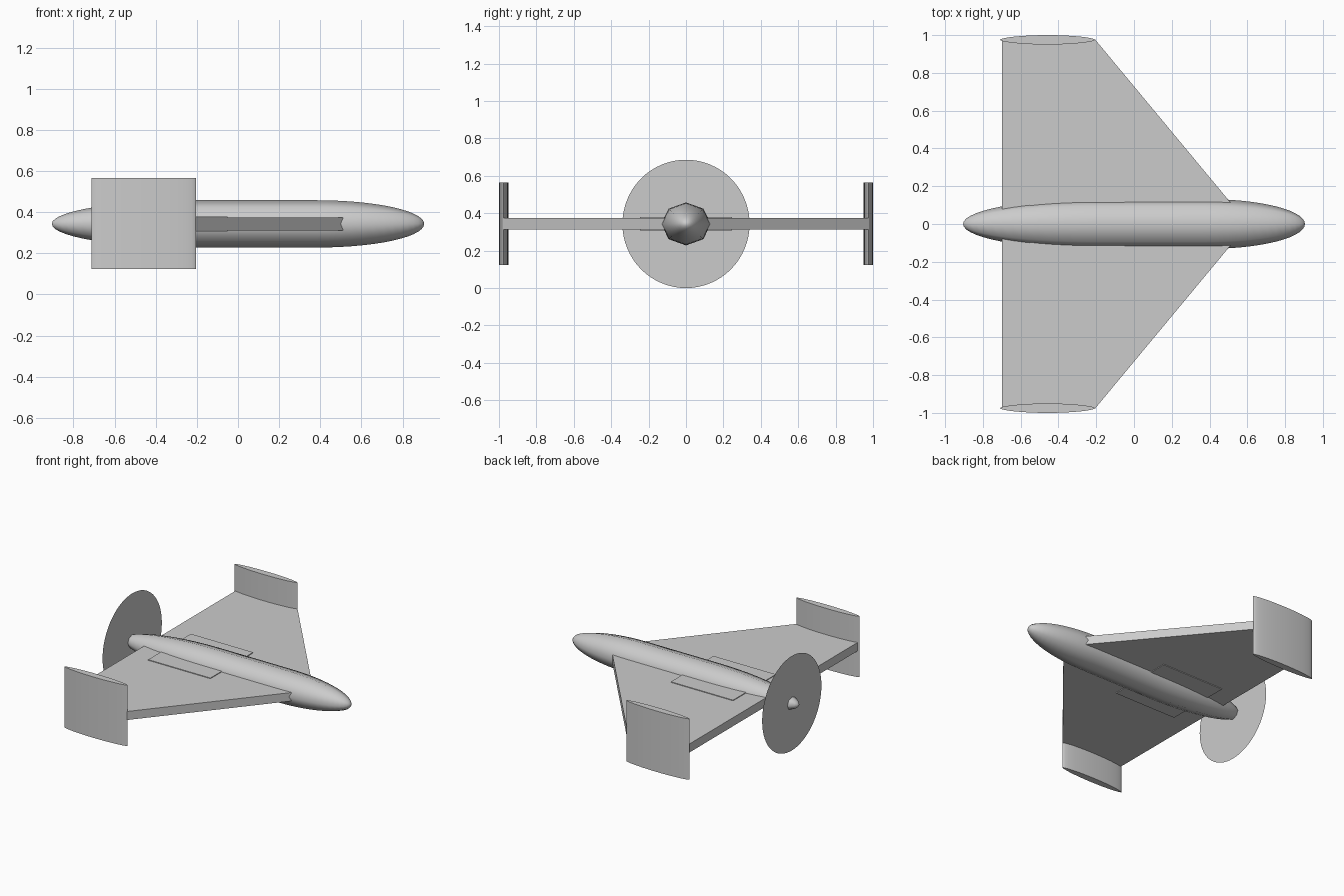
import bpy, bmesh
from math import sin, cos, pi

if "Cube" in bpy.data.objects:
    bpy.data.objects.remove(bpy.data.objects["Cube"])

ZC = 0.343  # height of the centre line


def make(name, verts, faces, smooth=None):
    mesh = bpy.data.meshes.new(name)
    mesh.from_pydata(verts, [], faces)
    bm = bmesh.new()
    bm.from_mesh(mesh)
    bmesh.ops.recalc_face_normals(bm, faces=bm.faces)
    bm.to_mesh(mesh)
    bm.free()
    ob = bpy.data.objects.new(name, mesh)
    bpy.context.collection.objects.link(ob)
    if smooth:
        bpy.ops.object.select_all(action='DESELECT')
        ob.select_set(True)
        bpy.context.view_layer.objects.active = ob
        bpy.ops.object.shade_smooth_by_angle(angle=smooth)
    return ob


def prism(name, outline, z0, z1, smooth=None):
    n = len(outline)
    verts = [(x, y, z) for z in (z0, z1) for x, y in outline]
    faces = [tuple(range(n)), tuple(range(n, 2 * n))]
    faces += [(i, (i + 1) % n, n + (i + 1) % n, n + i) for i in range(n)]
    return make(name, verts, faces, smooth)


# Fuselage: eight-sided smooth body with elliptical tail and nose
STEPS, SIDES = 14, 8
stations = []
for i in range(1, STEPS + 1):
    a = i / STEPS * pi / 2
    stations.append((-0.2 - 0.705 * cos(a), sin(a)))
for i in range(STEPS, 0, -1):
    a = i / STEPS * pi / 2
    stations.append((0.38 + 0.525 * cos(a), sin(a)))
verts = [(x, 0.132 * r * cos(k * 2 * pi / SIDES), ZC + 0.115 * r * sin(k * 2 * pi / SIDES))
         for x, r in stations for k in range(SIDES)]
faces = []
for i in range(len(stations) - 1):
    for k in range(SIDES):
        a, b = i * SIDES + k, i * SIDES + (k + 1) % SIDES
        faces.append((a, b, b + SIDES, a + SIDES))
tail, nose = len(verts), len(verts) + 1
verts += [(-0.905, 0, ZC), (0.905, 0, ZC)]
last = (len(stations) - 1) * SIDES
for k in range(SIDES):
    faces.append((tail, k, (k + 1) % SIDES))
    faces.append((nose, last + k, last + (k + 1) % SIDES))
make("fuselage", verts, faces, smooth=pi / 3)

# Wings, control panels and winglets on both sides
for side, s in (("left", 1), ("right", -1)):
    prism(f"wing_{side}",
          [(-0.70, 0), (0.51, 0), (0.51, s * 0.115), (-0.207, s * 0.978), (-0.70, s * 0.978)],
          ZC - 0.031, ZC + 0.031)
    prism(f"wing_panel_{side}",
          [(-0.55, s * 0.08), (-0.05, s * 0.08), (-0.05, s * 0.245), (-0.55, s * 0.245)],
          ZC - 0.036, ZC + 0.036)
    lens = []
    for i in range(32):
        a = i / 32 * 2 * pi
        t = 0.025 * abs(sin(a)) ** 1.2 * (1 if sin(a) > 0 else -1)
        lens.append((-0.458 + 0.253 * cos(a), s * 0.975 + t))
    prism(f"winglet_{side}", lens, ZC - 0.22, ZC + 0.222, smooth=pi / 5)

# Propeller disc: a single flat sheet near the tail tip
disc = [(-0.85, 0.34 * cos(i * pi / 32), ZC + 0.343 * sin(i * pi / 32)) for i in range(64)]
make("propeller_disc", disc, [tuple(range(64))])
